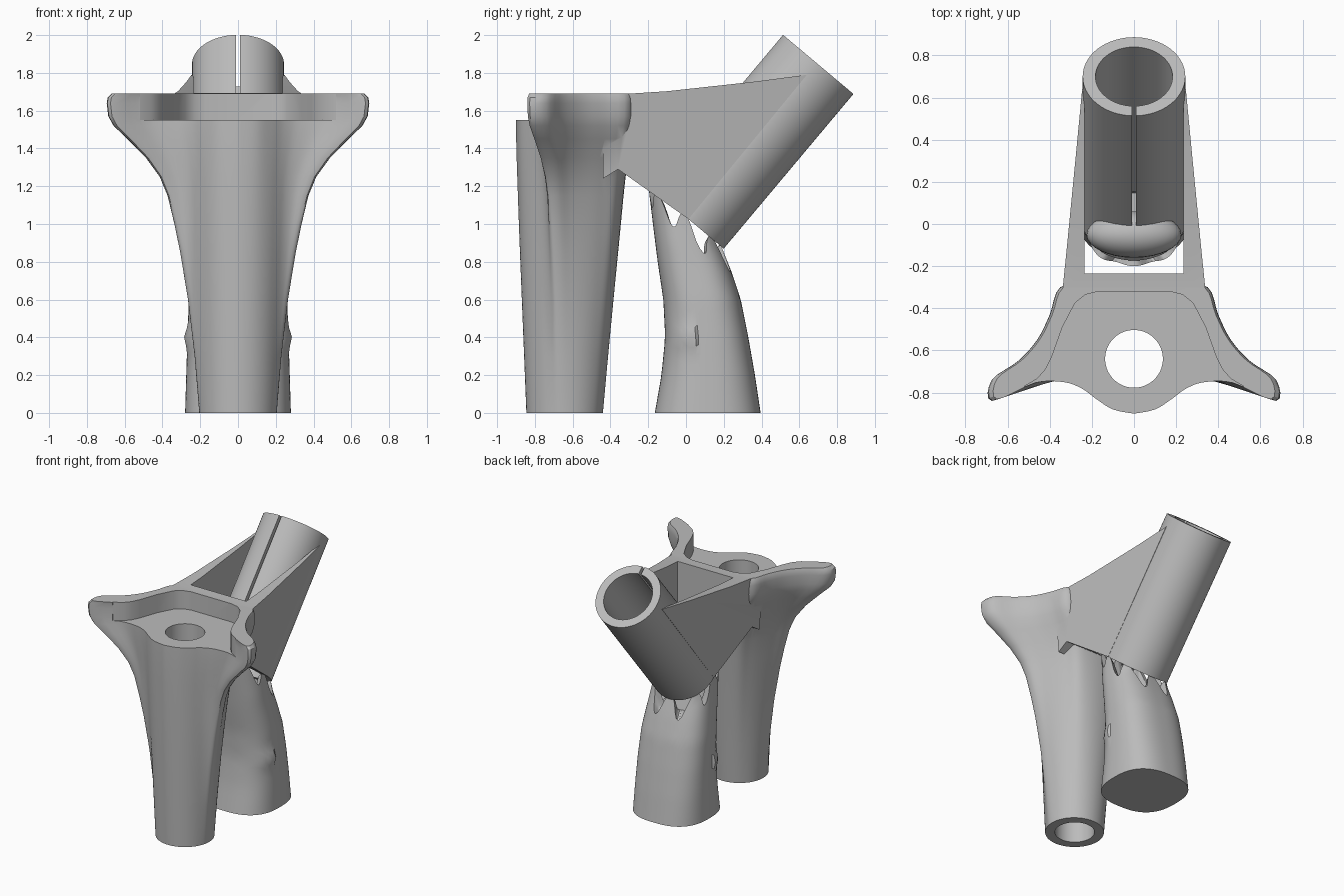
import bpy, bmesh, math
from mathutils import Matrix, Vector

if bpy.data.objects.get("Cube"):
    bpy.data.objects.remove(bpy.data.objects["Cube"], do_unlink=True)

grey = bpy.data.materials.new("plain grey")
grey.use_nodes = True
grey.diffuse_color = (0.5, 0.5, 0.5, 1)
grey.node_tree.nodes["Principled BSDF"].inputs["Base Color"].default_value = (0.5, 0.5, 0.5, 1)


def make(name, bm):
    bmesh.ops.recalc_face_normals(bm, faces=bm.faces)
    mesh = bpy.data.meshes.new(name)
    bm.to_mesh(mesh)
    bm.free()
    mesh.materials.append(grey)
    ob = bpy.data.objects.new(name, mesh)
    bpy.context.collection.objects.link(ob)
    return ob


def loft(name, rings):
    """Closed skin through equal-length rings, capped at both ends."""
    bm = bmesh.new()
    rows = [[bm.verts.new(p) for p in ring] for ring in rings]
    n = len(rows[0])
    for a, b in zip(rows, rows[1:]):
        for i in range(n):
            j = (i + 1) % n
            bm.faces.new((a[i], a[j], b[j], b[i]))
    bm.faces.new(rows[0])
    bm.faces.new(rows[-1])
    return make(name, bm)


def box(name, lo, hi, matrix=Matrix()):
    bm = bmesh.new()
    size, mid = Vector(hi) - Vector(lo), (Vector(hi) + Vector(lo)) / 2
    bmesh.ops.create_cube(bm, size=1, matrix=matrix @ Matrix.Translation(mid) @ Matrix.Diagonal((*size, 1)))
    return make(name, bm)


def cylinder(name, radius, length, matrix):
    bm = bmesh.new()
    bmesh.ops.create_cone(bm, cap_ends=True, segments=72, radius1=radius, radius2=radius,
                          depth=length, matrix=matrix)
    return make(name, bm)


def combine(target, other, operation):
    mod = target.modifiers.new("combine", "BOOLEAN")
    mod.operation, mod.object, mod.solver = operation, other, "EXACT"
    bpy.context.view_layer.objects.active = target
    bpy.ops.object.modifier_apply(modifier=mod.name)
    bpy.data.objects.remove(other, do_unlink=True)


def interp(table, z):
    for (z0, v0), (z1, v1) in zip(table, table[1:]):
        if z <= z1:
            return v0 + (v1 - v0) * (z - z0) / (z1 - z0)
    return table[-1][1]


def smooth_path(pts, steps=4):
    """Catmull-Rom resampling of an open path."""
    pts = [Vector(p) for p in pts]
    out = []
    for i in range(len(pts) - 1):
        a, b, c, d = pts[max(i - 1, 0)], pts[i], pts[i + 1], pts[min(i + 2, len(pts) - 1)]
        for k in range(steps):
            t = k / steps
            out.append(0.5 * (2 * b + (c - a) * t + (2 * a - 5 * b + 4 * c - d) * t * t
                              + (3 * b - a - 3 * c + d) * t ** 3))
    return out + [pts[-1]]


# Front column: a round foot that flares into two wings (x, y, matching angle on the round)
CY = -0.64
outline = smooth_path([
    (0, -.9, -90), (.1, -.88, -68), (.18, -.83, -48), (.25, -.78, -36), (.34, -.75, -27),
    (.48, -.755, -20), (.675, -.84, -11), (.675, -.74, -3), (.55, -.65, 9), (.46, -.55, 24),
    (.4, -.43, 42), (.35, -.3, 56), (.2, -.28, 74), (0, -.28, 90)])
half_width = [(0, .205), (.3, .23), (.6, .265), (.85, .305), (1, .335), (1.15, .37), (1.25, .41),
              (1.35, .48), (1.45, .575), (1.52, .645), (1.57, .672), (1.64, .68), (1.67, .675), (1.69, .655)]
rings = []
for z, w in half_width:
    r = .205 + .055 * z / 1.55
    back = .2 + .12 * min(z, 1.55) / 1.55
    f = (w - r) / (.68 - r)
    half = []
    for x, y, deg in outline:
        a = math.radians(deg)
        cx, cy = r * math.cos(a), CY + math.sin(a) * (back if a > 0 else r)
        half.append((cx + (x - cx) * f, cy + (y - cy) * f, z))
    rings.append(half + [(-x, y, h) for x, y, h in half[-2:0:-1]])
frame = loft("bracket_body", rings)

# Tube placement: sloping back and up
low, high = Vector((0, .013, 1.026)), Vector((0, .70, 1.845))
axis = (high - low).normalized()
across = Vector((0, -axis.z, axis.y))
length = (high - low).length
tilt = Matrix.Translation((low + high) / 2) @ Matrix.Rotation(-math.atan2(axis.y, axis.z), 4, "X")

# Side walls: a wedge widening away from the tube, hollowed by an open well
profile = [(-.44, 1.69), (-.3, 1.69), (-.1, 1.703), (.35, 1.752), (.64, 1.79),
           (low.y, low.z), (-.36, 1.29), (-.44, 1.24)]
sides = []
for s in (-1, 1):
    sides.append([(s * (.2445 + .14 * max(0, (Vector((0, y, z)) - low).dot(across))), y, z)
                  for y, z in profile])
walls = loft("side_walls", sides)
combine(walls, box("well", (-.235, -.235, .5), (.235, 1, 2.5)), "DIFFERENCE")
combine(frame, walls, "UNION")
combine(frame, cylinder("tube", .2435, length, tilt), "UNION")

# Tube bore, tube slot and column bore
combine(frame, cylinder("tube_bore", .183, length + .06, tilt), "DIFFERENCE")
combine(frame, box("slot", (-.01, -.4, -length / 2 + .1), (.01, -.1, length), tilt), "DIFFERENCE")
combine(frame, cylinder("column_bore", .137, 5, Matrix.Translation((0, CY, 0))), "DIFFERENCE")

# Recessed ledge between the wings
edge = [(0, -.32), (.17, -.32), (.23, -.335), (.28, -.375), (.34, -.49), (.39, -.63),
        (.42, -.69), (.46, -.735), (.52, -.77), (.52, -1.1), (0, -1.1)]
edge += [(-x, y) for x, y in edge[-2:0:-1]]
combine(frame, loft("ledge_cut", [[(x, y, z) for x, y in edge] for z in (1.55, 2)]), "DIFFERENCE")

# Rear leg: rounded-square pillar with a ragged, folded top reaching the tube
front_y = [(0, -.165), (.2, -.13), (.4, -.11), (.6, -.12), (.8, -.15), (1, -.175), (1.25, -.205)]
back_y = [(0, .395), (.2, .365), (.4, .33), (.6, .29), (.75, .24), (.9, .18), (1.25, .15)]
leg_w = [(0, .28), (.4, .268), (.6, .26), (.8, .24), (1, .225), (1.25, .215)]
COLS, ROWS = 96, 20


def leg_point(a, z, scale=1.0):
    c, s = math.cos(a), math.sin(a)
    k = (abs(c) ** 2.6 + abs(s) ** 2.6) ** (-1 / 2.6) * scale
    f, b = interp(front_y, z), interp(back_y, z)
    x = interp(leg_w, z) * c * k
    if s < -.2:
        x *= 1 + .08 * max(0, 1 - abs(z - .4) / .08)
    return x, (f + b) / 2 + (b - f) / 2 * s * k


def leg_height(a):
    s = math.sin(a)
    fold = (.5 - .5 * math.cos(8 * a)) ** 1.4
    return 1.05 - .155 * s - fold * (.135 + .03 * s)


angles = [2 * math.pi * i / COLS for i in range(COLS)]
rings = [[(*leg_point(a, leg_height(a) * k / ROWS), leg_height(a) * k / ROWS) for a in angles]
         for k in range(ROWS + 1)]
rings.append([(*leg_point(a, leg_height(a), .85), leg_height(a) - .03) for a in angles])
rings.append([(*leg_point(a, .8, .6), .78) for a in angles])
leg = loft("rear_leg", rings)

# Rounded collar filling the bottom of the well in front of the tube
bm = bmesh.new()
bmesh.ops.create_uvsphere(bm, u_segments=32, v_segments=16, radius=1,
                          matrix=Matrix.Translation((0, -.05, 1.27)) @ Matrix.Diagonal((.225, .11, .12, 1)))
collar = make("tube_collar", bm)

# Smooth shading with crisp edges
bpy.ops.object.select_all(action="DESELECT")
for ob in (frame, leg, collar):
    ob.select_set(True)
bpy.context.view_layer.objects.active = frame
bpy.ops.object.shade_smooth_by_angle(angle=math.radians(32))
